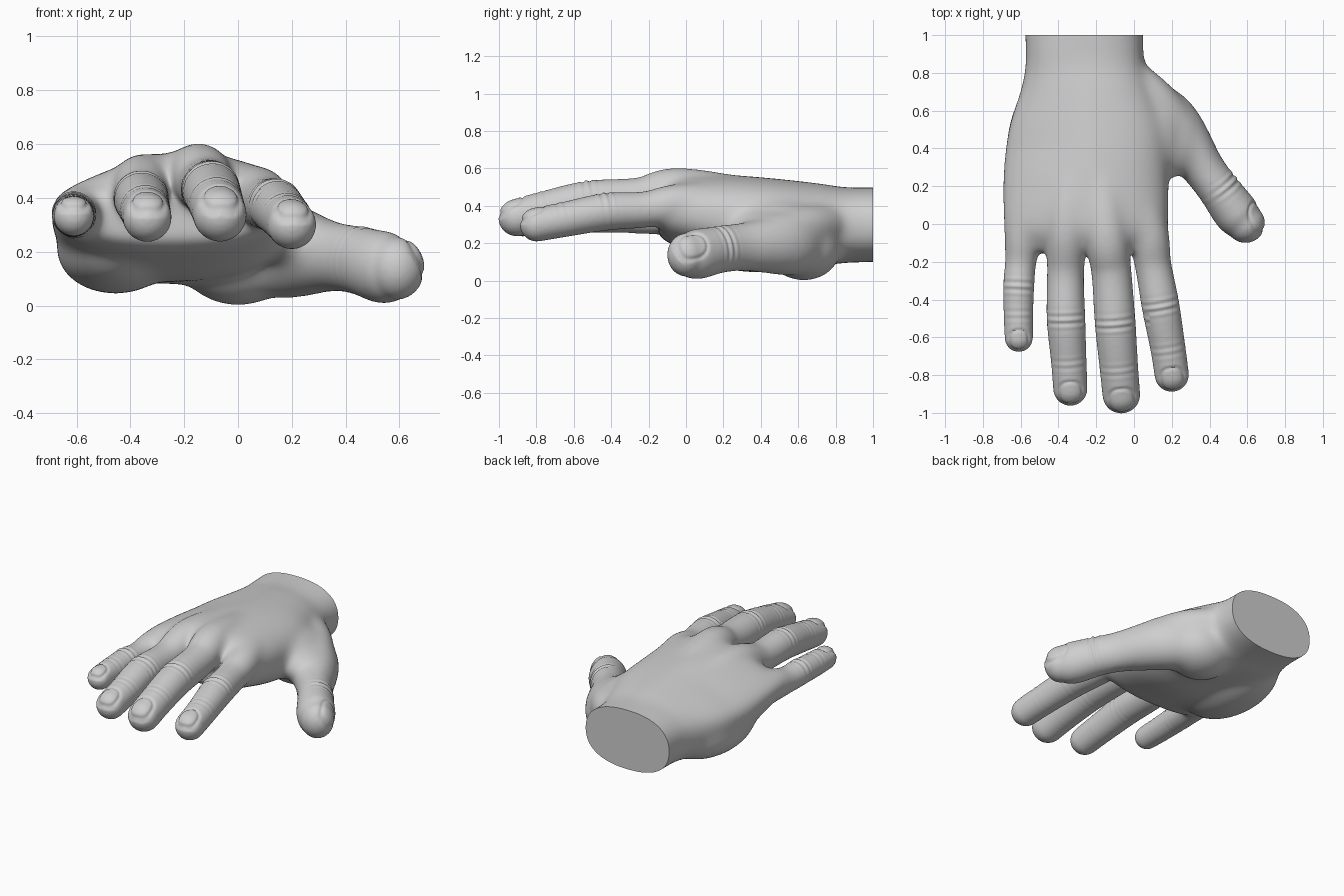
import bpy, bmesh, math
from mathutils import Vector, Matrix

if "Cube" in bpy.data.objects:
    bpy.data.objects.remove(bpy.data.objects["Cube"])

skin = bpy.data.materials.new("light_grey_skin")
skin.use_nodes = True
GREY = (0.62, 0.62, 0.62, 1)
skin.diffuse_color = GREY
skin.node_tree.nodes["Principled BSDF"].inputs["Base Color"].default_value = GREY

SIDES = 32
ANGLES = [math.tau * k / SIDES for k in range(SIDES)]
UP = Vector((0, 0, 1))
bm = bmesh.new()


def loft(rings):
    """Skin a list of closed rings and cap both ends."""
    rows = [[bm.verts.new(p) for p in ring] for ring in rings]
    for a, b in zip(rows, rows[1:]):
        for i in range(SIDES):
            j = (i + 1) % SIDES
            bm.faces.new((a[i], a[j], b[j], b[i]))
    bm.faces.new(rows[0][::-1])
    bm.faces.new(rows[-1])


def ellipsoid(center, radii):
    bmesh.ops.create_uvsphere(
        bm, u_segments=32, v_segments=16, radius=1,
        matrix=Matrix.Translation(center) @ Matrix.Diagonal((*radii, 1)))


def spline(points, steps=8):
    """Catmull-Rom through points of any dimension."""
    pts = [Vector(p) for p in points]
    pts = [pts[0] * 2 - pts[1]] + pts + [pts[-1] * 2 - pts[-2]]
    out = []
    for a, b, c, d in zip(pts, pts[1:], pts[2:], pts[3:]):
        for s in range(steps):
            t = s / steps
            out.append((b * 2 + (c - a) * t + (a * 2 - b * 5 + c * 4 - d) * t * t
                        + (b * 3 - a - c * 3 + d) * t ** 3) / 2)
    return out + [pts[-2]]


def digit(points, tall=1):
    """Tube with changing radius and ball ends; tall stretches it upwards."""
    path = spline(points)
    rings = []
    for i, p in enumerate(path):
        before, after = path[max(i - 1, 0)], path[min(i + 1, len(path) - 1)]
        along = (after.xyz - before.xyz).normalized()
        side = along.cross(UP).normalized()
        top = side.cross(along) * tall
        rings.append([p.xyz + (side * math.cos(a) + top * math.sin(a)) * p.w for a in ANGLES])
    loft(rings)
    for p in (path[0], path[-1]):
        ellipsoid(p.xyz, (p.w, p.w, p.w * tall))


# Palm and wrist: y, centre x, half width, bottom z, top z
sections = [(1.08, -.265, .317, .1, .5), (.86, -.26, .315, .095, .5),
            (.72, -.25, .348, .08, .52), (.5, -.245, .42, .085, .545),
            (.25, -.255, .44, .1, .565), (0, -.255, .438, .17, .565),
            (-.1, -.255, .425, .205, .52), (-.15, -.255, .4, .245, .48)]
palm = []
for y, cx, half, low, high in spline(sections):
    mid = (low + high) / 2
    drop = .1 * max(0, min(1, 2 * (.9 - y)))   # back slopes to the little finger
    ring = []
    for a in ANGLES:
        sx, sz = [math.copysign(abs(v) ** .84, v) for v in (math.cos(a), math.sin(a))]
        slope = drop * max(0, -sx) * max(0, sz)
        ring.append((cx + half * sx, y, mid + (high - mid) * sz - slope))
    palm.append(ring)
loft(palm)

# Heel pad, thumb pad, thumb web and the back of the thumb base
ellipsoid((-.455, .39, .21), (.222, .38, .168))
ellipsoid((.0, .63, .17), (.22, .2, .172))
ellipsoid((.19, .43, .26), (.15, .19, .115))
ellipsoid((.05, .46, .32), (.2, .27, .12))
digit([(-.02, .8, .31, .09), (.11, .66, .29, .113), (.24, .49, .24, .12)])

# Fingers and thumb: x, y, z, radius
digits = [
    [(-.5, .45, .35, .09), (-.575, 0, .345, .107), (-.6, -.2, .332, .084),
     (-.61, -.33, .338, .082), (-.612, -.48, .334, .078), (-.61, -.603, .332, .075)],
    [(-.3, .5, .42, .09), (-.35, .02, .452, .116), (-.362, -.25, .4, .098),
     (-.36, -.5, .396, .102), (-.345, -.73, .353, .094), (-.337, -.872, .327, .091)],
    [(-.19, .5, .43, .09), (-.15, -.02, .487, .119), (-.12, -.25, .445, .106),
     (-.1, -.52, .426, .108), (-.08, -.76, .375, .102), (-.067, -.904, .337, .1)],
    [(-.1, .5, .42, .09), (.06, 0, .41, .113), (.102, -.22, .38, .097),
     (.14, -.43, .368, .1), (.18, -.66, .325, .093), (.2, -.798, .3, .091)],
    [(.06, .64, .19, .14), (.2, .53, .195, .152), (.36, .3, .18, .116),
     (.45, .18, .167, .112), (.54, .06, .142, .119), (.59, .003, .138, .104)]]
for d in digits[:4]:
    digit(d)
digit(digits[4], 1.12)

# Fuse all parts into one skin
bmesh.ops.recalc_face_normals(bm, faces=bm.faces)
mesh = bpy.data.meshes.new("hand")
bm.to_mesh(mesh)
bm.free()
hand = bpy.data.objects.new("hand", mesh)
bpy.context.collection.objects.link(hand)
fuse = hand.modifiers.new("fuse", 'REMESH')
fuse.mode = 'VOXEL'
fuse.voxel_size = .0085
graph = bpy.context.evaluated_depsgraph_get()
fused = bpy.data.meshes.new_from_object(hand.evaluated_get(graph))
hand.modifiers.clear()
bm = bmesh.new()
bm.from_mesh(fused)

# Soften: strongly on the palm, fading out towards the fingers
for i in range(90):
    soft = [v for v in bm.verts if i < 6 or
            (v.co.y > -.28 + i * .003 and v.co.x < .42 - i * .001)]
    bmesh.ops.smooth_vert(bm, verts=soft, factor=.5,
                          use_axis_x=True, use_axis_y=True, use_axis_z=True)
bm.normal_update()

# Knuckle creases and nail outlines, pressed into the skin
creases, nails = [], []
for d in digits:
    thumb = d is digits[4]
    up = Vector((.7, .4, .55)).normalized() if thumb else UP
    for k, depth in ((3, .005),) if thumb else ((3, .005), (4, .002)):
        along = (Vector(d[k + 1][:3]) - Vector(d[k - 1][:3])).normalized()
        creases.append((Vector(d[k][:3]), along, up, d[k][3], depth))
    tip, r = Vector(d[-1][:3]), d[-1][3]
    along = (tip - Vector(d[-2][:3])).normalized()
    up = (up - along * up.dot(along)).normalized()
    nails.append((tip + along * r * .15, along, up, r))

moves = []
for v in bm.verts:
    move = 0
    for p, along, up, r, depth in creases:
        off = v.co - p
        if off.length < r * 1.7:
            t = off.dot(along)
            facing = .1 + .9 * max(0, v.normal.dot(up))
            move += depth * facing * math.cos(t * math.tau / .04) * math.exp(-(t / .04) ** 2)
    for p, along, up, r in nails:
        off = v.co - p
        if off.length < r * 1.6 and off.dot(up) > r * .2:
            a = off.dot(along) / (r * .72)
            b = off.dot(along.cross(up)) / (r * .7)
            e = (abs(a) ** 2.5 + abs(b) ** 2.5) ** .4
            move -= .007 * math.exp(-((e - 1) / .12) ** 2)
    moves.append(move)
for v, move in zip(bm.verts, moves):
    v.co += v.normal * move

# Flat cut at the wrist
cut = bmesh.ops.bisect_plane(bm, geom=bm.verts[:] + bm.edges[:] + bm.faces[:],
                             plane_co=(0, 1, 0), plane_no=(0, 1, 0), clear_outer=True)
rim = [e for e in cut["geom_cut"] if isinstance(e, bmesh.types.BMEdge)]
bmesh.ops.contextual_create(bm, geom=rim)
bm.to_mesh(mesh)
bm.free()
bpy.data.meshes.remove(fused)
mesh.materials.clear()
mesh.materials.append(skin)

bpy.context.view_layer.objects.active = hand
hand.select_set(True)
bpy.ops.object.shade_smooth_by_angle(angle=math.radians(50))
